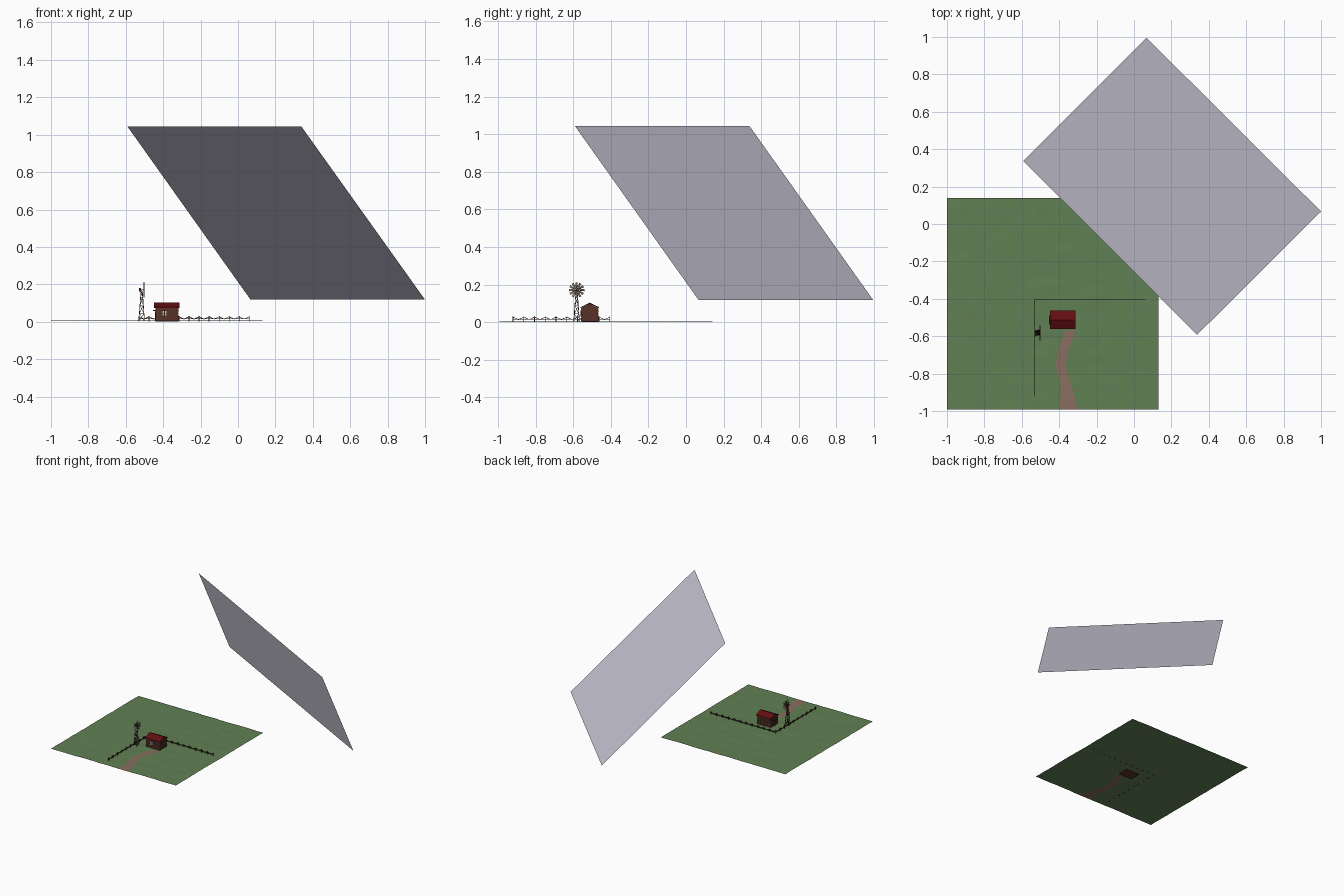
import bpy, bmesh, math, random
from mathutils import Vector, Matrix

if "Cube" in bpy.data.objects:
    bpy.data.objects.remove(bpy.data.objects["Cube"])

random.seed(4)


def material(name, r, g, b):
    m = bpy.data.materials.new(name)
    lin = [((c / 255 + 0.055) / 1.055) ** 2.4 if c > 10 else c / 255 / 12.92 for c in (r, g, b)]
    m.diffuse_color = (*lin, 1)
    m.use_nodes = True
    m.node_tree.nodes["Principled BSDF"].inputs["Base Color"].default_value = m.diffuse_color
    return m


GRASS = material("grass green", 97, 128, 84)
PATH = material("path brown", 138, 110, 96)
SHEET = material("pale lavender grey", 195, 193, 207)
WALL = material("wall brown", 88, 50, 40)
ROOF = material("roof dark red", 98, 14, 18)
WOOD = material("dark wood", 58, 32, 28)
BLADE = material("blade tan", 142, 130, 114)
PANE = material("window pale", 215, 215, 210)


def finish(name, bm, *mats):
    me = bpy.data.meshes.new(name)
    bm.to_mesh(me)
    bm.free()
    for m in mats:
        me.materials.append(m)
    ob = bpy.data.objects.new(name, me)
    bpy.context.collection.objects.link(ob)
    return ob


def add_box(bm, lo, hi):
    lo, hi = Vector(lo), Vector(hi)
    mat = Matrix.Translation((lo + hi) / 2) @ Matrix.Diagonal((*(hi - lo), 1))
    bmesh.ops.create_cube(bm, size=1, matrix=mat)


def beam(bm, p, q, w):
    p, q = Vector(p), Vector(q)
    d = q - p
    mat = Matrix.Translation((p + q) / 2) @ d.to_track_quat('Z', 'Y').to_matrix().to_4x4()
    bmesh.ops.create_cube(bm, size=1, matrix=mat @ Matrix.Diagonal((w, w, d.length, 1)))


def prism_x(bm, profile, x0, x1):
    """Extrude a (y, z) outline along x."""
    a = [bm.verts.new((x0, y, z)) for y, z in profile]
    b = [bm.verts.new((x1, y, z)) for y, z in profile]
    n = len(a)
    bm.faces.new(a)
    bm.faces.new(b[::-1])
    for i in range(n):
        bm.faces.new((a[i], b[i], b[(i + 1) % n], a[(i + 1) % n]))
    bmesh.ops.recalc_face_normals(bm, faces=bm.faces)


# Ground: gently uneven sheet, whose columns follow the winding path
G = 0.006
path_pts = [(-0.993, -0.40, -0.30), (-0.86, -0.39, -0.335), (-0.77, -0.42, -0.37),
            (-0.67, -0.405, -0.35), (-0.55, -0.36, -0.305)]


def path_edges(y):
    for (y0, l0, r0), (y1, l1, r1) in zip(path_pts, path_pts[1:]):
        if y <= y1:
            t = (y - y0) / (y1 - y0)
            return l0 + (l1 - l0) * t, r0 + (r1 - r0) * t
    return path_pts[-1][1:]


bm = bmesh.new()
rows, N = [], 24
for j in range(N + 1):
    y = -0.993 + 1.133 * j / N
    l, r = path_edges(y)
    xs = [-1 + (l + 1) * i / 12 for i in range(13)] + [r + (0.13 - r) * i / 9 for i in range(10)]
    rows.append([bm.verts.new((x, y, G + random.uniform(-0.0015, 0.0015))) for x in xs])
for j in range(N):
    for i in range(len(rows[0]) - 1):
        f = bm.faces.new((rows[j][i], rows[j][i + 1], rows[j + 1][i + 1], rows[j + 1][i]))
        f.material_index = 1 if i == 12 and f.calc_center_median().y < -0.55 else 0
finish("ground", bm, GRASS, PATH)

# Large leaning square sheet
bm = bmesh.new()
corners = [(0.067, 0.996, 0.118), (-0.592, 0.337, 1.045), (0.338, -0.592, 1.045), (1.0, 0.067, 0.118)]
bm.faces.new([bm.verts.new(c) for c in corners])
finish("leaning_sheet", bm, SHEET)

# House: core with gables, and overlapping boards on the walls
X0, X1, Y0, Y1, YM = -0.440, -0.321, -0.556, -0.468, -0.512
bm = bmesh.new()
prism_x(bm, [(Y0, 0), (Y1, 0), (Y1, 0.076), (YM, 0.098), (Y0, 0.076)], X0, X1)
for k in range(6):
    z = 0.004 + k * 0.012
    add_box(bm, (X0 - 0.002, Y0 - 0.002, z), (X1 + 0.002, Y1 + 0.002, z + 0.0095))
finish("house_walls", bm, WALL)

bm = bmesh.new()
prism_x(bm, [(Y0 - 0.006, 0.074), (YM, 0.098), (Y1 + 0.006, 0.074),
             (Y1 + 0.006, 0.080), (YM, 0.104), (Y0 - 0.006, 0.080)], -0.448, -0.313)
finish("house_roof", bm, ROOF)

# Door with a small canopy on the left wall
bm = bmesh.new()
add_box(bm, (X0 - 0.005, -0.525, 0.005), (X0, -0.500, 0.055))
add_box(bm, (-0.455, -0.538, 0.058), (X0, -0.488, 0.062))
finish("side_door", bm, WOOD)

# Front window: frame and four panes
bm = bmesh.new()
add_box(bm, (-0.407, Y0 - 0.004, 0.030), (-0.379, Y0, 0.062))
finish("window_frame", bm, WOOD)
bm = bmesh.new()
for sx in (-1, 1):
    for sz in (-1, 1):
        cx, cz = -0.393 + sx * 0.006, 0.046 + sz * 0.007
        add_box(bm, (cx - 0.0045, Y0 - 0.005, cz - 0.0055), (cx + 0.0045, Y0 - 0.001, cz + 0.0055))
finish("window_panes", bm, PANE)


# Fence runs: posts with zigzag rails
def fence(name, a, b, bays):
    a, b = Vector(a), Vector(b)
    bm = bmesh.new()
    pts = [a.lerp(b, i / bays) for i in range(bays + 1)]
    for p in pts:
        beam(bm, (p.x, p.y, 0.001), (p.x, p.y, 0.031), 0.004)
    for p, q in zip(pts, pts[1:]):
        m = (p + q) / 2
        beam(bm, (p.x, p.y, 0.027), (m.x, m.y, 0.014), 0.003)
        beam(bm, (m.x, m.y, 0.014), (q.x, q.y, 0.027), 0.003)
        beam(bm, (p.x, p.y, 0.016), (q.x, q.y, 0.016), 0.003)
    return finish(name, bm, WOOD)


fence("back_fence", (-0.530, -0.405, 0), (0.060, -0.405, 0), 11)
fence("left_fence", (-0.530, -0.405, 0), (-0.530, -0.920, 0), 9)

# Wind pump tower: four tapering legs with zigzag braces
TX, TY, HZ = -0.515, -0.582, 0.171
levels = [(0.003, 0.015), (0.045, 0.012), (0.088, 0.009), (0.130, 0.006), (0.165, 0.003)]
signs = [(-1, -1), (1, -1), (1, 1), (-1, 1)]
rings = [[(TX + sx * h, TY + sy * h, z) for sx, sy in signs] for z, h in levels]
bm = bmesh.new()
for lo, hi in zip(rings, rings[1:]):
    for i in range(4):
        beam(bm, lo[i], hi[i], 0.0025)
        beam(bm, lo[i], hi[(i + 1) % 4], 0.002)
        beam(bm, hi[i], hi[(i + 1) % 4], 0.002)
beam(bm, (TX - 0.008, TY, HZ), (-0.502, TY, HZ), 0.005)
finish("wind_pump_tower", bm, WOOD)

# Tail vane
bm = bmesh.new()
add_box(bm, (-0.529, TY - 0.001, HZ - 0.009), (-0.518, TY + 0.001, HZ + 0.009))
finish("tail_vane", bm, WOOD)

# Rotor: twelve thin blades around the hub, facing +x
bm = bmesh.new()
for k in range(12):
    rot = Matrix.Translation((-0.503, TY, HZ)) @ Matrix.Rotation(math.tau * k / 12, 4, 'X')
    blade = [(0.0015, -0.0025, 0.008), (-0.0015, 0.0025, 0.008),
             (-0.0025, 0.0065, 0.041), (0.0025, -0.0065, 0.041)]
    bm.faces.new([bm.verts.new(rot @ Vector(v)) for v in blade])
finish("rotor_blades", bm, BLADE)

# Rotor hub and ring holding the blades
bm = bmesh.new()
add_box(bm, (-0.506, TY - 0.004, HZ - 0.004), (-0.499, TY + 0.004, HZ + 0.004))
ring = [(-0.503, TY + 0.024 * math.cos(math.tau * k / 12), HZ + 0.024 * math.sin(math.tau * k / 12))
        for k in range(12)]
for k in range(12):
    beam(bm, ring[k], ring[(k + 1) % 12], 0.002)
    beam(bm, (-0.503, TY, HZ), ring[k], 0.002)
finish("rotor_hub", bm, WOOD)
